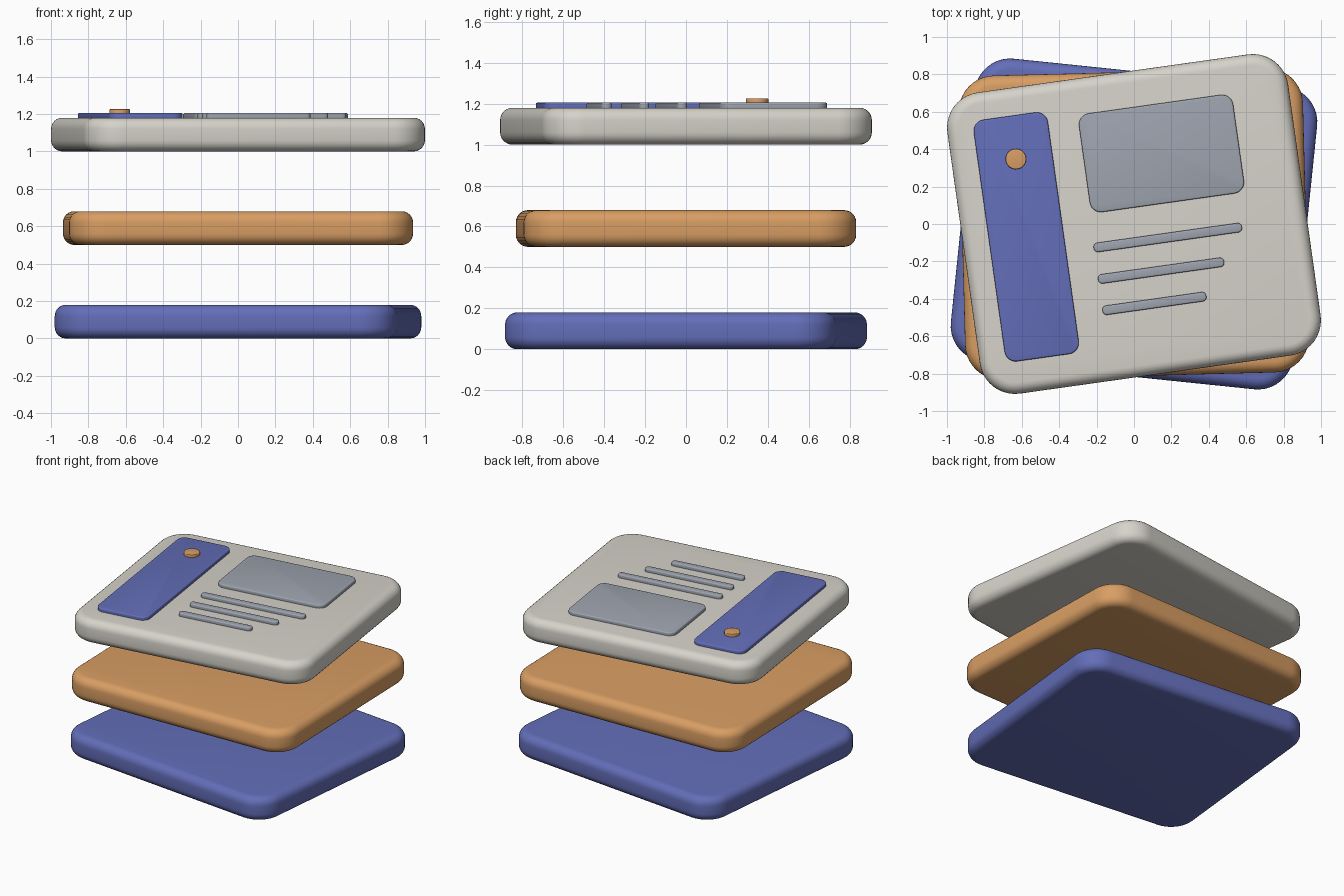
import bpy, bmesh, math

if "Cube" in bpy.data.objects:
    bpy.data.objects.remove(bpy.data.objects["Cube"])


def material(name, rgb):
    m = bpy.data.materials.new(name)
    m.diffuse_color = (*rgb, 1)
    m.use_nodes = True
    m.node_tree.nodes["Principled BSDF"].inputs["Base Color"].default_value = m.diffuse_color
    return m


BLUE = material("blue", (0.125, 0.155, 0.48))
ORANGE = material("orange", (0.69, 0.34, 0.125))
CREAM = material("cream", (0.67, 0.65, 0.59))
SLATE = material("slate", (0.34, 0.37, 0.43))


def outline(hx, hy, r, inset, steps):
    """Rounded rectangle outline, shrunk by inset."""
    pts = []
    for q, (sx, sy) in enumerate(((1, 1), (-1, 1), (-1, -1), (1, -1))):
        for i in range(steps + 1):
            a = math.pi / 2 * (q + i / steps)
            pts.append((sx * (hx - r) + (r - inset) * math.cos(a),
                        sy * (hy - r) + (r - inset) * math.sin(a)))
    return pts


def slab(name, hx, hy, r, z0, z1, bevel, mat, angle, centre=(0, 0), steps=10, rings=6):
    """Rounded plate with softened top and bottom rims, turned about the z axis."""
    arc = [math.pi / 2 * i / rings for i in range(rings + 1)]
    profile = [(bevel * (1 - math.sin(t)), z0 + bevel * (1 - math.cos(t))) for t in arc]
    profile += [(inset, z0 + z1 - z) for inset, z in reversed(profile)]
    c, s = math.cos(angle), math.sin(angle)
    bm = bmesh.new()
    loops = []
    for inset, z in profile:
        loop = []
        for x, y in outline(hx, hy, r, inset, steps):
            x, y = x + centre[0], y + centre[1]
            loop.append(bm.verts.new((x * c - y * s, x * s + y * c, z)))
        loops.append(loop)
    n = len(loops[0])
    for lo, hi in zip(loops, loops[1:]):
        for i in range(n):
            j = (i + 1) % n
            bm.faces.new((lo[i], lo[j], hi[j], hi[i]))
    bm.faces.new(loops[0][::-1])
    bm.faces.new(loops[-1])
    bmesh.ops.remove_doubles(bm, verts=bm.verts, dist=1e-5)
    me = bpy.data.meshes.new(name)
    bm.to_mesh(me)
    bm.free()
    me.materials.append(mat)
    ob = bpy.data.objects.new(name, me)
    bpy.context.collection.objects.link(ob)
    bpy.ops.object.select_all(action='DESELECT')
    ob.select_set(True)
    bpy.context.view_layer.objects.active = ob
    bpy.ops.object.shade_smooth_by_angle(angle=math.radians(35))
    return ob


# Three floating layers, each twisted a little
TURN = math.radians(8)
for name, z, deg, mat in (("bottom_layer", 0.0, -5.9, BLUE),
                          ("middle_layer", 0.5, 1.5, ORANGE),
                          ("top_layer", 1.0, 8, CREAM)):
    slab(name, 0.92, 0.813, 0.19, z, z + 0.18, 0.06, mat, math.radians(deg))

# Raised page elements on the top layer
Z0, Z1 = 1.17, 1.205
slab("sidebar_panel", 0.20, 0.652, 0.06, Z0, Z1, 0.008, BLUE, TURN, (-0.58, 0.012), 6, 3)
slab("picture_panel", 0.416, 0.266, 0.06, Z0, Z1, 0.008, SLATE, TURN, (0.198, 0.353), 6, 3)
for i, (half, y) in enumerate(((0.40, -0.097), (0.34, -0.267), (0.28, -0.436)), 1):
    slab(f"text_bar_{i}", half, 0.025, 0.022, Z0, Z1, 0.008, SLATE, TURN,
         (half - 0.231, y), 6, 3)

# Round button on the sidebar
slab("sidebar_button", 0.055, 0.055, 0.055, 1.19, 1.226, 0.005, ORANGE, TURN,
     (-0.577, 0.432), 8, 3)
